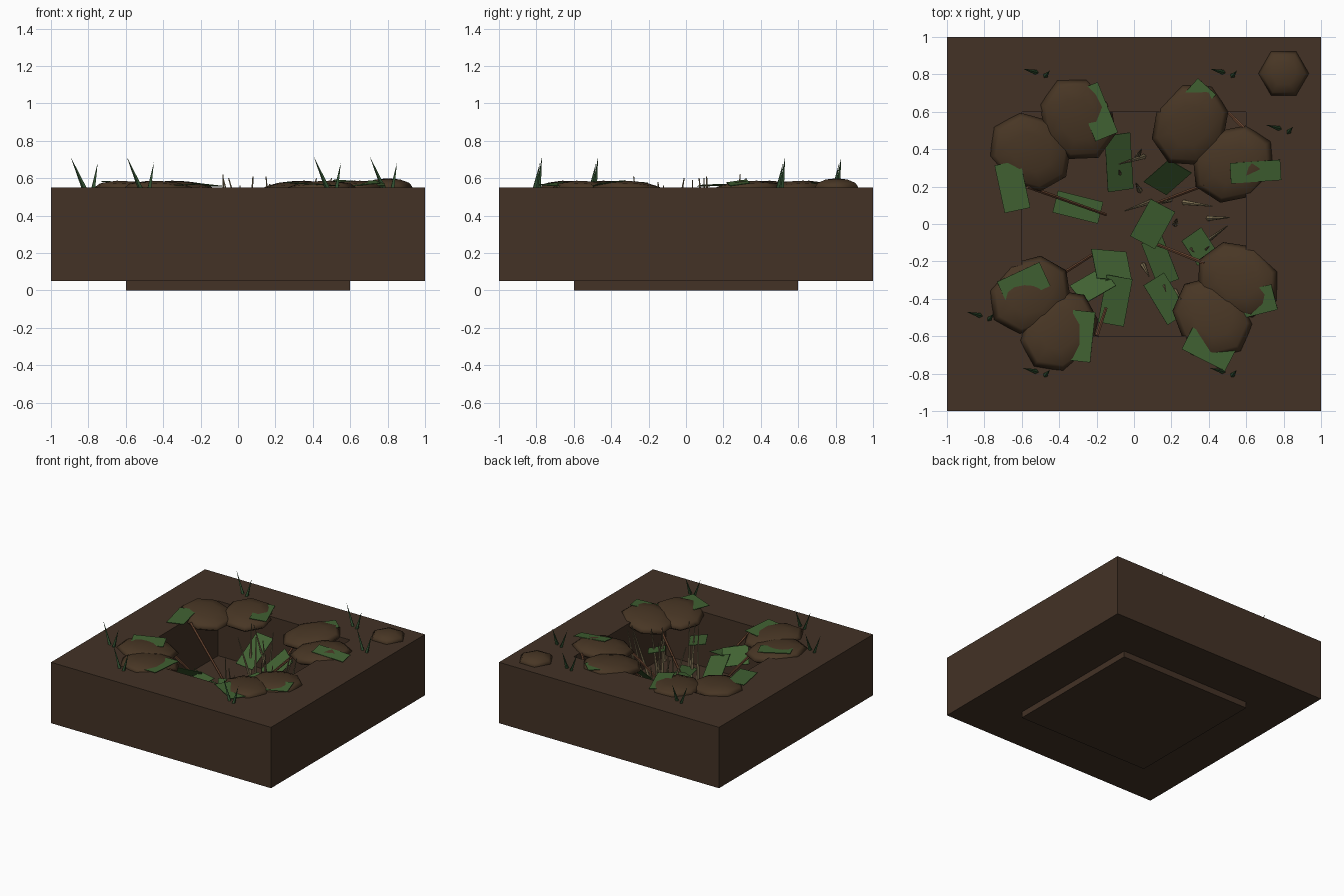
import bpy, bmesh, math
from math import radians
from mathutils import Vector, Matrix, Euler


def material(name, rgb):
    m = bpy.data.materials.new(name)
    m.diffuse_color = (*rgb, 1)
    return m


SOIL = material("soil", (0.056, 0.032, 0.019))
CLOD = material("clod", (0.065, 0.037, 0.018))
LEAF = material("leaf", (0.052, 0.12, 0.032))
GRASS = material("grass", (0.03, 0.08, 0.03))
STAKE = material("stake_wood", (0.27, 0.21, 0.11))
STICK = material("stick_wood", (0.14, 0.06, 0.03))


def finish(name, bm, mat, smooth=False):
    me = bpy.data.meshes.new(name)
    bm.to_mesh(me)
    bm.free()
    me.materials.append(mat)
    if smooth:
        me.polygons.foreach_set("use_smooth", [True] * len(me.polygons))
    ob = bpy.data.objects.new(name, me)
    bpy.context.collection.objects.link(ob)
    return ob


def rod(bm, a, b, r1, r2, sides):
    a, b = Vector(a), Vector(b)
    d = b - a
    mat = Matrix.Translation((a + b) / 2) @ d.to_track_quat('Z', 'Y').to_matrix().to_4x4()
    bmesh.ops.create_cone(bm, cap_ends=True, segments=sides, radius1=r1,
                          radius2=r2, depth=d.length, matrix=mat)


# Ground block: square ring with an open pit
bm = bmesh.new()
corners = [(-1, -1), (1, -1), (1, 1), (-1, 1)]
loops = [[bm.verts.new((x * s, y * s, z)) for x, y in corners]
         for s, z in ((1, 0.05), (1, 0.55), (0.6, 0.55), (0.6, 0.05))]
for k in range(4):
    a, b = loops[k], loops[(k + 1) % 4]
    for i in range(4):
        j = (i + 1) % 4
        bm.faces.new((a[i], a[j], b[j], b[i]))
bmesh.ops.recalc_face_normals(bm, faces=bm.faces)
finish("ground_block", bm, SOIL)

# Pit floor slab
bm = bmesh.new()
bmesh.ops.create_cube(bm, size=1, matrix=Matrix.Translation((0, 0, 0.05)) @ Matrix.Diagonal((1.2, 1.2, 0.1, 1)))
finish("pit_floor", bm, SOIL)


# Earth clods on the pit rim, drooping inward
def clod(name, loc, size, rot, seg, rings):
    bm = bmesh.new()
    bmesh.ops.create_uvsphere(
        bm, u_segments=seg, v_segments=rings, radius=1,
        matrix=Matrix.LocRotScale(Vector(loc), Euler(rot), Vector(size)))
    finish(name, bm, CLOD, True)


for i, (x, y) in enumerate([(-0.555, 0.385), (-0.3, 0.56), (0.3, 0.53), (0.53, 0.32),
                            (0.555, -0.3), (0.42, -0.5), (-0.555, -0.38), (-0.4, -0.57)]):
    clod(f"rim_clod_{i}", (x, y, 0.53), (0.235, 0.2, 0.052),
         (0, radians(-6), math.atan2(y, x)), 8, 6)
clod("corner_clod", (0.8, 0.805, 0.55), (0.135, 0.135, 0.05), (0, 0, radians(90)), 6, 6)

# Sharpened stakes: base x, y then tip x, y, z
bm = bmesh.new()
for bx, by, tx, ty, tz in [
        (0.05, 0.36, -0.08, 0.32, 0.60), (-0.07, 0.25, -0.08, 0.29, 0.62),
        (0.03, 0.18, 0.01, 0.22, 0.56), (0.09, 0.12, -0.05, 0.07, 0.60),
        (0.22, 0.00, 0.23, 0.03, 0.55), (0.19, 0.13, 0.15, 0.11, 0.61),
        (0.27, 0.115, 0.42, 0.095, 0.60), (0.40, 0.03, 0.51, 0.035, 0.59),
        (0.38, -0.10, 0.50, -0.01, 0.60), (0.05, -0.22, 0.08, -0.28, 0.61),
        (0.14, -0.26, 0.17, -0.36, 0.57), (0.22, -0.36, 0.25, -0.40, 0.55),
        (0.36, -0.16, 0.40, -0.12, 0.56), (0.28, -0.10, 0.32, -0.15, 0.58),
        (0.02, 0.36, 0.04, 0.40, 0.54), (0.56, -0.52, 0.59, -0.51, 0.54)]:
    rod(bm, (bx, by, 0.1), (tx, ty, tz), 0.015, 0.003, 6)
finish("stakes", bm, STAKE)

# Broken cover sticks, outer end on the rim, inner end sagging
bm = bmesh.new()
for a, b in [((0.6, 0.5, 0.55), (0.49, 0.61, 0.5)),
             ((0.38, 0.21, 0.53), (0.09, 0.10, 0.22)),
             ((0.38, -0.21, 0.53), (0.10, -0.10, 0.24)),
             ((-0.42, -0.29, 0.53), (-0.2, -0.15, 0.25)),
             ((-0.57, 0.2, 0.53), (-0.15, 0.05, 0.2)),
             ((-0.2, -0.6, 0.55), (-0.15, -0.45, 0.44)),
             ((0.24, 0.45, 0.53), (0.16, 0.2, 0.25))]:
    rod(bm, a, b, 0.011, 0.009, 6)
finish("cover_sticks", bm, STICK)

# Fallen leaves: x, y, z, width, length, turn, tilt x, tilt y
bm = bmesh.new()
for x, y, z, w, l, turn, tx, ty in [
        (-0.65, 0.20, 0.565, 0.14, 0.26, 12, 2, -3),
        (-0.30, 0.09, 0.12, 0.25, 0.12, -14, 3, 2),
        (-0.20, 0.60, 0.565, 0.13, 0.29, 22, 0, 6),
        (-0.08, 0.33, 0.38, 0.14, 0.33, 8, 25, 10),
        (0.34, 0.68, 0.572, 0.13, 0.15, -42, 3, 0),
        (0.65, 0.28, 0.575, 0.27, 0.11, 4, 8, 4),
        (0.18, 0.25, 0.36, 0.15, 0.24, -30, 45, 20),
        (0.10, 0.00, 0.30, 0.15, 0.23, -28, 10, 5),
        (0.35, -0.12, 0.40, 0.13, 0.16, 35, 10, 10),
        (0.14, -0.20, 0.25, 0.12, 0.25, 20, 10, -8),
        (0.17, -0.40, 0.42, 0.13, 0.25, 32, 8, 6),
        (-0.12, -0.22, 0.35, 0.20, 0.20, -5, -40, 20),
        (-0.22, -0.33, 0.42, 0.20, 0.16, 30, -40, 10),
        (-0.10, -0.41, 0.40, 0.14, 0.26, -10, 8, 4),
        (-0.28, -0.60, 0.565, 0.12, 0.27, -6, 0, -4),
        (0.63, -0.42, 0.57, 0.25, 0.14, 14, 6, -5),
        (0.40, -0.67, 0.568, 0.26, 0.13, -27, -3, 3),
        (-0.59, -0.32, 0.576, 0.25, 0.14, 25, 3, 2)]:
    mat = Matrix.LocRotScale(Vector((x, y, z)), Euler([radians(v) for v in (tx, ty, turn)]),
                             Vector((w, l, 0.004)))
    bmesh.ops.create_cube(bm, size=1, matrix=mat)
finish("leaves", bm, LEAF)

# Grass tufts of two leaning blades
bm = bmesh.new()
for x, y in [(-0.55, 0.81), (0.45, 0.81), (0.75, 0.51),
             (-0.85, -0.49), (-0.55, -0.79), (0.45, -0.79)]:
    rod(bm, (x + 0.03, y, 0.54), (x - 0.045, y + 0.02, 0.715), 0.014, 0, 4)
    rod(bm, (x + 0.075, y - 0.02, 0.54), (x + 0.1, y + 0.01, 0.685), 0.014, 0, 4)
finish("grass_tufts", bm, GRASS)
